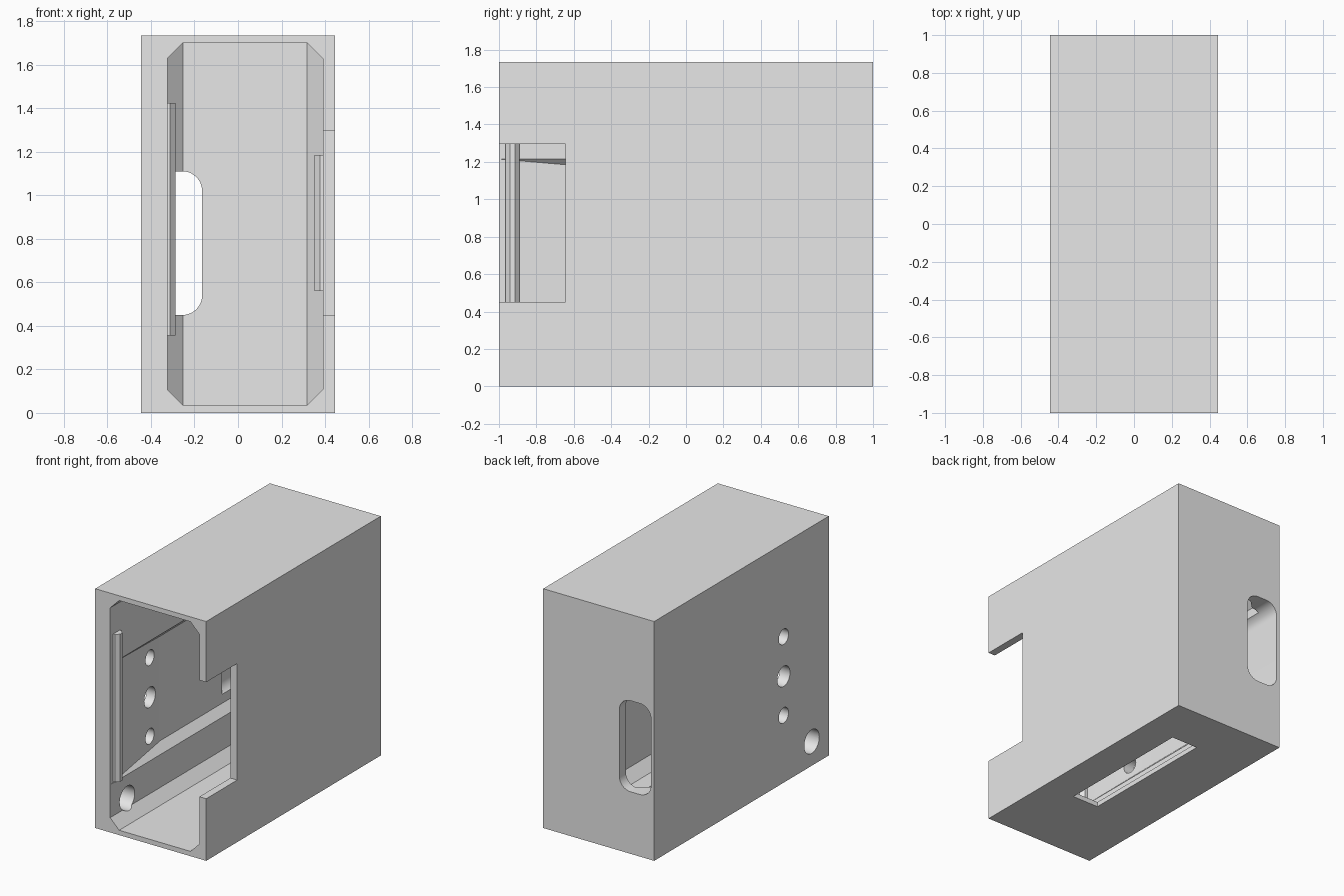
import bpy, bmesh, math
from mathutils import Matrix, Vector

cube = bpy.data.objects.get("Cube")
if cube:
    bpy.data.objects.remove(cube, do_unlink=True)

grey = bpy.data.materials.new("light_grey_plastic")
grey.use_nodes = True
grey.diffuse_color = (0.8, 0.8, 0.8, 1)
grey.node_tree.nodes["Principled BSDF"].inputs["Base Color"].default_value = (0.8, 0.8, 0.8, 1)


def finish(name, bm):
    bmesh.ops.recalc_face_normals(bm, faces=bm.faces)
    mesh = bpy.data.meshes.new(name)
    bm.to_mesh(mesh)
    bm.free()
    mesh.materials.append(grey)
    obj = bpy.data.objects.new(name, mesh)
    bpy.context.collection.objects.link(obj)
    return obj


def hull(name, points):
    """Convex solid around a few points."""
    bm = bmesh.new()
    for p in points:
        bm.verts.new(p)
    bmesh.ops.convex_hull(bm, input=bm.verts)
    bmesh.ops.dissolve_limit(bm, angle_limit=0.01, verts=bm.verts, edges=bm.edges)
    return finish(name, bm)


def box(name, xs, ys, zs):
    return hull(name, [(x, y, z) for x in xs for y in ys for z in zs])


def bore(name, y, z, radius):
    """Round cutter through the left-hand wall, along x."""
    bm = bmesh.new()
    place = Matrix.Translation((-0.4, y, z)) @ Matrix.Rotation(math.pi / 2, 4, 'Y')
    bmesh.ops.create_cone(bm, cap_ends=True, segments=48, radius1=radius,
                          radius2=radius, depth=0.3, matrix=place)
    return finish(name, bm)


def octagon(y, x0, x1, z0, z1, c):
    return [(x, y, z) for x, z in (
        (x0 + c, z0), (x1 - c, z0), (x1, z0 + c), (x1, z1 - c),
        (x1 - c, z1), (x0 + c, z1), (x0, z1 - c), (x0, z0 + c))]


def rounded(y, x0, x1, z0, z1, r, steps=12):
    pts = []
    for k, (cx, cz) in enumerate(((x1 - r, z1 - r), (x0 + r, z1 - r),
                                  (x0 + r, z0 + r), (x1 - r, z0 + r))):
        for i in range(steps + 1):
            a = math.pi / 2 * (k + i / steps)
            pts.append((cx + r * math.cos(a), y, cz + r * math.sin(a)))
    return pts


# Outer block
W, H = 0.445, 1.735
housing = box("housing", (-W, W), (-1, 1), (0, H))

# Inner space: chamfered corners, and chamfers where the sides meet the back
L, R, Z0, Z1, C = -0.325, 0.39, 0.035, 1.70, 0.072
cavity = hull("cavity_cutter",
              octagon(-1.1, L, R, Z0, Z1, C) + octagon(0.855, L, R, Z0, Z1, C)
              + [(x, 0.925, z) for x in (L + C, R - C) for z in (Z0, Z1)])

# Side pocket that ramps deeper towards the back, with sloping edges
low, high, depth = 0.345, 1.215, 0.056
pocket = hull("pocket_cutter",
              [(x, y, z) for x in (L, L + 0.03) for y in (-0.995, 0.855) for z in (low, high)]
              + [(L - depth, y, z) for y in (-0.344, 0.855) for z in (low + depth, high - depth)])

# Rounded opening in the back, carried forward as a groove in the side wall
back_box = (-0.42, -0.165, 0.45, 1.11, 0.09)
back_slot = hull("back_slot_cutter", rounded(0.36, *back_box) + rounded(1.1, *back_box))

# Front notch in one side wall and long slot in the floor
notch = box("notch_cutter", (0.3, 0.6), (-1.1, -0.645), (0.45, 1.295))
floor_slot = box("floor_slot_cutter", (-0.015, 0.197), (-0.403, 0.641), (-0.1, 0.1))

# Screw and cable holes
holes = [bore("hole_cutter", *h) for h in ((-0.483, 1.058, 0.056), (-0.483, 0.771, 0.073),
                                           (-0.483, 0.488, 0.056), (-0.805, 0.176, 0.086))]

bpy.context.view_layer.objects.active = housing
for cutter in [cavity, pocket, back_slot, notch, floor_slot] + holes:
    mod = housing.modifiers.new("cut", 'BOOLEAN')
    mod.operation = 'DIFFERENCE'
    mod.solver = 'EXACT'
    mod.object = cutter
    bpy.ops.object.modifier_apply(modifier=mod.name)
    bpy.data.objects.remove(cutter, do_unlink=True)


# Snap ribs with chamfered edges
def rib(name, wall, side, y, z0, z1):
    profile = ((-0.012, 0), (0.013, 0), (0.038, 0.025),
               (0.038, 0.05), (0.013, 0.075), (-0.012, 0.075))
    return hull(name, [(wall + side * d, y + dy, z) for d, dy in profile for z in (z0, z1)])


rib("left_rib", L, 1, -0.965, 0.355, 1.425)
rib("right_rib", R, -1, -0.6, 0.56, 1.185)

# Smooth the round holes, keep the block edges sharp
bpy.ops.object.select_all(action='DESELECT')
housing.select_set(True)
bpy.ops.object.shade_smooth_by_angle(angle=math.radians(30))
